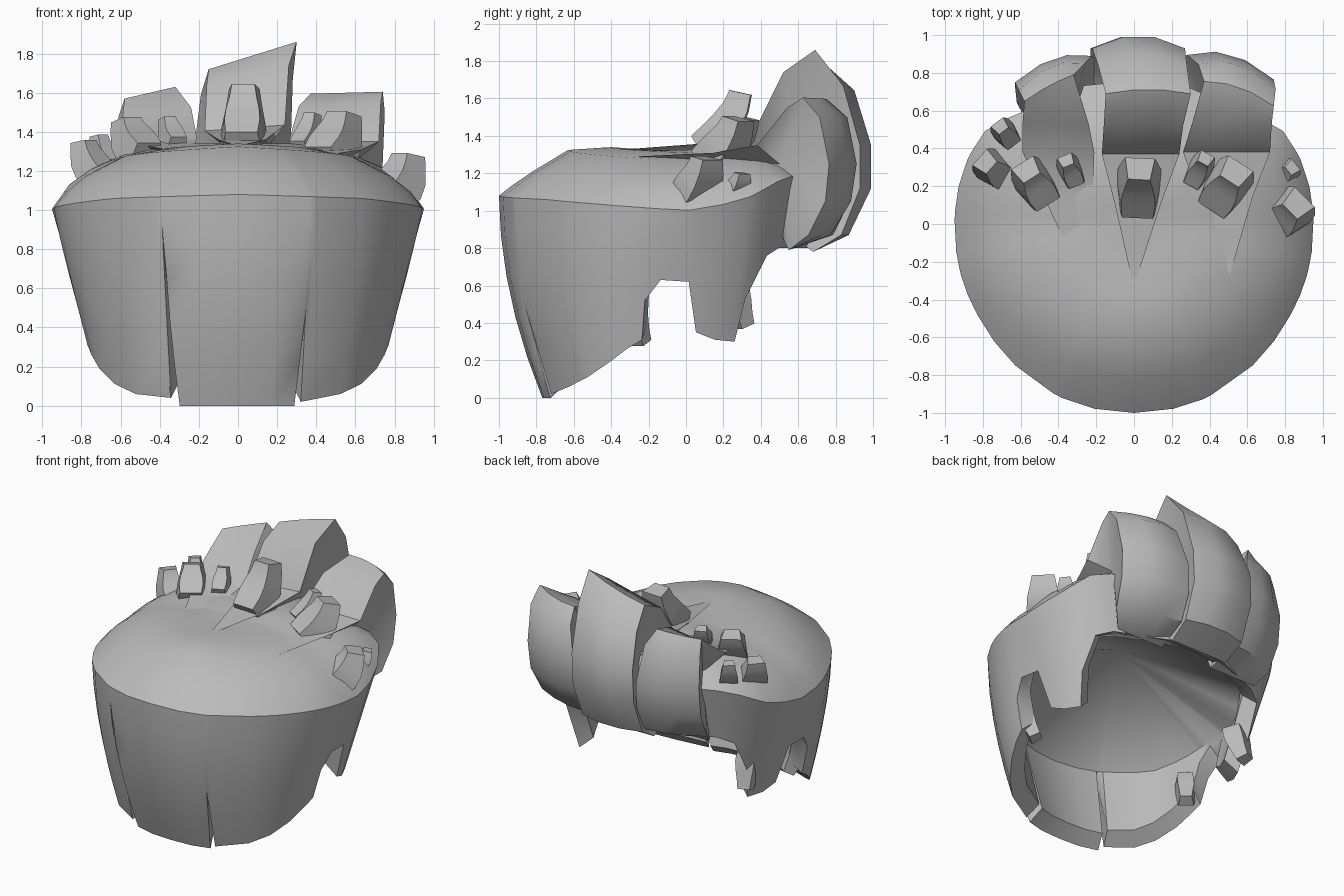
import bpy, bmesh
from math import sin, cos, radians
from mathutils import Vector

cube = bpy.data.objects.get("Cube")
if cube:
    bpy.data.objects.remove(cube)

grey = bpy.data.materials.new("stone grey")
grey.use_nodes = True
GREY = (0.5, 0.5, 0.5, 1)
grey.diffuse_color = GREY
grey.node_tree.nodes["Principled BSDF"].inputs["Base Color"].default_value = GREY


def finish(name, bm, angle=35):
    bmesh.ops.recalc_face_normals(bm, faces=bm.faces[:])
    mesh = bpy.data.meshes.new(name)
    bm.to_mesh(mesh)
    bm.free()
    mesh.materials.append(grey)
    ob = bpy.data.objects.new(name, mesh)
    bpy.context.collection.objects.link(ob)
    bpy.ops.object.select_all(action='DESELECT')
    ob.select_set(True)
    bpy.context.view_layer.objects.active = ob
    bpy.ops.object.shade_smooth_by_angle(angle=radians(angle))
    return ob


def interp(table, a):
    for (a0, v0), (a1, v1) in zip(table, table[1:]):
        if a <= a1:
            return v0 + (v1 - v0) * (a - a0) / (a1 - a0)
    return table[-1][1]


def bridge(bm, lower, upper):
    n = len(lower)
    for i in range(n):
        j = (i + 1) % n
        bm.faces.new((lower[i], lower[j], upper[j], upper[i]))


# Angle is measured from the front; radius and height of the rim, inward taper, ceiling edge
RIM_R = [(0, 1), (19, 1), (38, .98), (56, .96), (90, .95), (108, .95), (122, .93), (140, .8), (180, .76)]
RIM_Z = [(0, 1.08), (40, 1.06), (90, 1.0), (108, 1.05), (125, 1.18), (180, 1.2)]
TAPER = [(0, .2), (25, .19), (45, .16), (62, .19), (85, .3), (180, .31)]
CEILING = [(0, .62), (50, .63), (75, .72), (110, .74), (125, .85), (180, .87)]
# Ragged lower hem: legs, side arches and narrow slits
HEM_SIDE = [(24, .02), (40, .06), (50, .11), (60, .19), (67, .26), (73, .31),
            (75, .52), (81, .63), (91, .62), (94, .35), (102, .31), (111, .3),
            (114, .53), (122, .76), (130, .8), (145, .8), (160, .8)]
HEM = [(0, 0), (12, 0)]
HEM += [(21.6, 0), (22, .48), (24, .02)] + HEM_SIDE[1:] + [(180, .8)]
HEM += [(360 - a, z) for a, z in reversed(HEM_SIDE[1:])]
HEM += [(334.5, .04), (337, .8), (337.6, 0), (348, 0)]


def point(a, r, z):
    return Vector((r * sin(radians(a)), -r * cos(radians(a)), z))


def wall_radius(a, z):
    fold = min(a, 360 - a)
    front = max(0, cos(radians(fold)))
    u = max(0, interp(RIM_Z, fold) - z)
    return interp(RIM_R, fold) * (1 - interp(TAPER, fold) * u ** (1 + .9 * front))


# Hollow body: ceiling, inner wall, hem, outer wall and dome in one skin
bm = bmesh.new()
rings = []


def add_ring(fn):
    ring = [bm.verts.new(fn(a, min(a, 360 - a), hem)) for a, hem in HEM]
    if rings:
        bridge(bm, rings[-1], ring)
    rings.append(ring)


add_ring(lambda a, f, h: point(a, wall_radius(a, interp(CEILING, f)) - .13, interp(CEILING, f)))
add_ring(lambda a, f, h: point(a, wall_radius(a, h + .05) - .11, min(h + .08, interp(CEILING, f) - .02)))
for k in (0, .2, .4, .6, .8, 1):
    def wall(a, f, h, k=k):
        z = h + (interp(RIM_Z, f) - h) * k
        return point(a, wall_radius(a, z), z)
    add_ring(wall)
for t, zf, zs, zb in ((.93, 1.135, 1.09, 1.22), (.82, 1.21, 1.175, 1.27), (.63, 1.325, 1.265, 1.32),
                      (.4, 1.34, 1.31, 1.34), (.2, 1.325, 1.325, 1.34)):
    add_ring(lambda a, f, h: point(a, t * interp(RIM_R, f),
                                   interp([(0, zf), (90, zs), (130, zb), (180, zb)], f)))
for ring, tip in ((rings[0], (-.07, -.27, 1.24)), (rings[-1], (0, 0, 1.32))):
    centre = bm.verts.new(tip)
    for i, v in enumerate(ring):
        bm.faces.new((v, ring[i - 1], centre))
finish("hollow_body", bm, 40)


# Big lobes curling over the back: rows of (y, z, left x, right x, bulge, tilt);
# skew sets one edge of the rear part further back than the other
def lobe(name, rows, core, skew=0):
    bm = bmesh.new()
    grid = []
    for y, z, x0, x1, bulge, tilt in rows:
        turn = skew if y > .6 else 0
        row = []
        for k in (0, .33, .67, 1):
            mid = 1 if 0 < k < 1 else 0
            row.append(bm.verts.new((x0 + (x1 - x0) * k, y + bulge * mid + turn * (k - .5),
                                     z + tilt * (k - .5))))
        grid.append(row)
    n = len(grid)
    core_l = bm.verts.new((rows[3][2] * .7 + rows[3][3] * .3, *core))
    core_r = bm.verts.new((rows[3][2] * .3 + rows[3][3] * .7, *core))
    for i in range(n):
        a, b = grid[i], grid[(i + 1) % n]
        for k in range(3):
            bm.faces.new((a[k], a[k + 1], b[k + 1], b[k]))
        bm.faces.new((a[0], b[0], core_l))
        bm.faces.new((a[3], b[3], core_r))
    finish(name, bm, 38)


lobe("middle_lobe", [
    (-.3, 1.33, -.01, .01, 0, 0), (.1, 1.36, -.1, .14, 0, 0), (.37, 1.42, -.17, .24, 0, .03),
    (.52, 1.69, -.16, .26, 0, .1), (.69, 1.79, -.15, .3, .02, .14), (.84, 1.63, -.19, .28, .06, .08),
    (.93, 1.35, -.22, .27, .06, 0), (.93, 1.12, -.23, .26, .06, 0), (.83, .87, -.23, .25, .04, 0),
    (.68, .78, -.22, .24, 0, 0), (.6, .84, -.22, .24, 0, 0), (.58, 1.08, -.2, .22, 0, 0),
    (.15, 1.24, -.08, .1, 0, 0)], (.58, 1.3))
lobe("right_lobe", [
    (-.22, 1.3, -.31, -.29, 0, 0), (.15, 1.33, -.48, -.22, 0, 0), (.38, 1.37, -.59, -.21, 0, 0),
    (.53, 1.5, -.59, -.24, 0, .05), (.72, 1.6, -.58, -.32, .01, .06), (.78, 1.5, -.61, -.26, .05, .04),
    (.82, 1.25, -.63, -.22, .05, 0), (.8, 1.05, -.63, -.21, .04, 0), (.71, .87, -.62, -.21, .03, 0),
    (.55, .79, -.57, -.2, 0, 0), (.52, .85, -.55, -.2, 0, 0), (.5, 1.08, -.54, -.22, 0, 0),
    (.15, 1.22, -.44, -.26, 0, 0)], (.5, 1.25), .14)
lobe("left_lobe", [
    (-.26, 1.29, .49, .51, 0, 0), (.15, 1.31, .34, .63, 0, 0), (.38, 1.35, .26, .72, 0, 0),
    (.54, 1.54, .31, .73, 0, .02), (.69, 1.6, .37, .74, .03, .01), (.78, 1.5, .34, .75, .06, 0),
    (.83, 1.25, .28, .74, .06, 0), (.81, 1.05, .26, .73, .05, 0), (.72, .87, .25, .7, .03, 0),
    (.55, .79, .22, .6, 0, 0), (.52, .85, .22, .58, 0, 0), (.5, 1.08, .24, .58, 0, 0),
    (.15, 1.22, .36, .58, 0, 0)], (.5, 1.25), -.13)


# Curved tufts: four-sided horns that leave the surface outward, then hook towards a blunt tip
def tuft(name, base, tip, width, hook=.8):
    base, tip = Vector(base), Vector(tip)
    axis = tip - base
    out = Vector((axis.x, axis.y, 0))
    bend = base + out * hook + Vector((0, 0, axis.z * .35))
    side = out.normalized().cross(Vector((0, 0, 1)))
    bm = bmesh.new()
    last = None
    for k, w in ((0, .95), (.3, 1.05), (.55, .98), (.8, .8), (1, .68)):
        c = base * (1 - k) ** 2 + bend * 2 * k * (1 - k) + tip * k * k
        along = (bend - base) * (1 - k) + (tip - bend) * k
        up = side.cross(along.normalized())
        ring = [bm.verts.new(c + (side * i + up * j * .85) * width * w)
                for i, j in ((-1, -.75), (1, -.75), (.75, 1), (-.75, 1))]
        if last:
            bridge(bm, last, ring)
        else:
            bm.faces.new(ring)
        last = ring
    bm.faces.new(last)
    finish(name, bm, 38)


TUFTS = [
    ((.02, .08, 1.32), (.03, .3, 1.63), .115),
    ((.43, .11, 1.24), (.54, .28, 1.49), .115),
    ((.31, .22, 1.31), (.38, .35, 1.49), .06),
    ((.77, .01, 1.05), (.87, .11, 1.28), .11),
    ((.79, .26, 1.1), (.84, .3, 1.2), .055),
    ((-.47, .13, 1.27), (-.57, .29, 1.46), .1),
    ((-.31, .22, 1.33), (-.36, .34, 1.47), .06),
    ((-.7, .25, 1.16), (-.79, .33, 1.35), .085),
    ((-.65, .44, 1.22), (-.71, .52, 1.38), .06),
]
for n, (base, tip, width) in enumerate(TUFTS):
    tuft("tuft_%d" % (n + 1), base, tip, width)

# Short locks hanging below the hem, beside the arches
for s, label in ((1, "left"), (-1, "right")):
    tuft(label + "_front_lock", (s * .71, -.31, .52), (s * .65, -.24, .29), .075, .2)
tuft("right_rear_lock", (-.66, .24, .62), (-.69, .31, .38), .08, .2)
